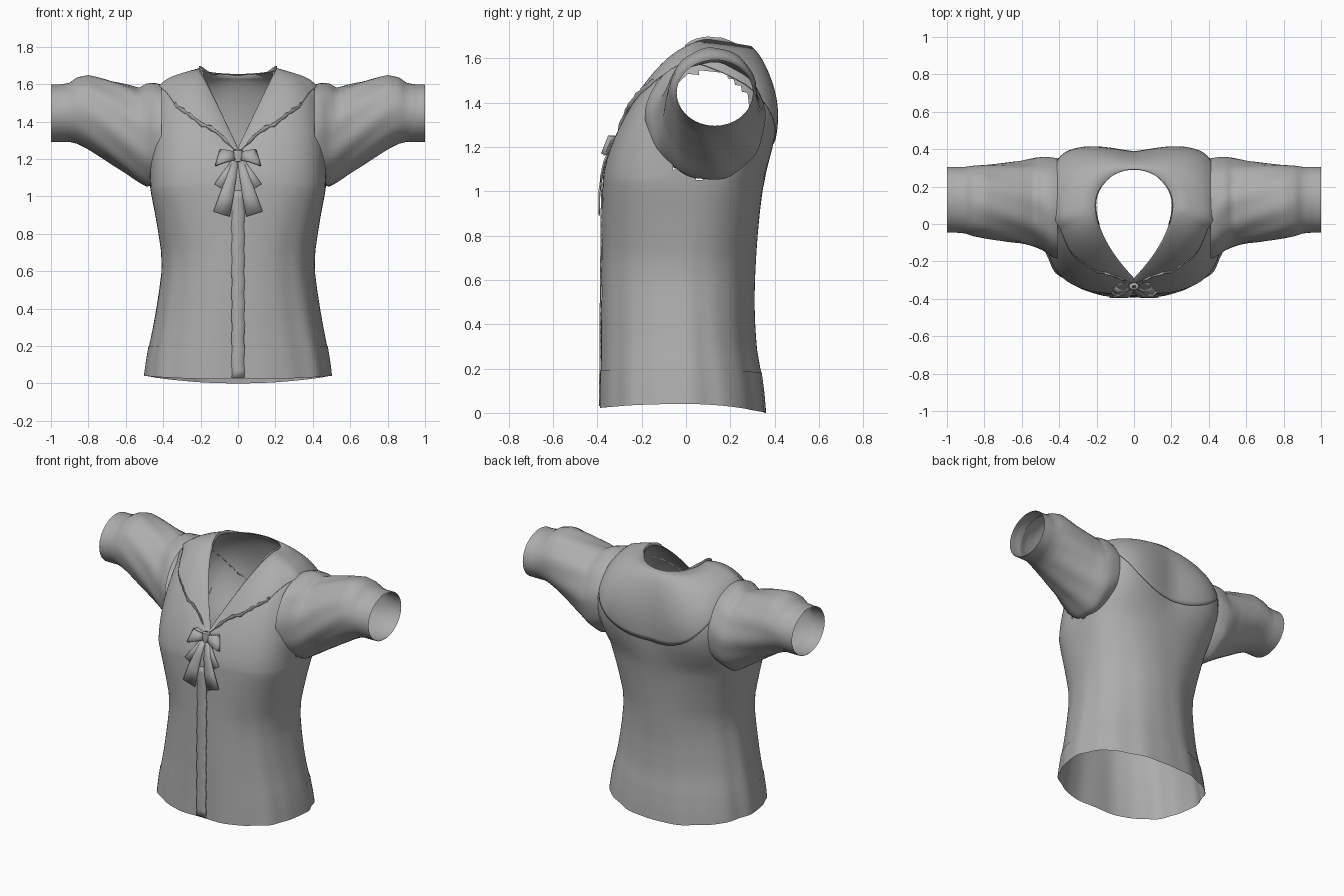
import bpy
from math import sin, cos, pi, radians, copysign
from mathutils import Vector

if "Cube" in bpy.data.objects:
    bpy.data.objects.remove(bpy.data.objects["Cube"])

cloth = bpy.data.materials.new("grey cloth")
cloth.diffuse_color = (0.42, 0.42, 0.42, 1)
cloth.use_nodes = True
cloth.node_tree.nodes["Principled BSDF"].inputs["Base Color"].default_value = cloth.diffuse_color
SEG = 96


def interp(table, k):
    """Piecewise linear lookup; each row is (key, values...)."""
    if k <= table[0][0]:
        return table[0][1:]
    for a, b in zip(table, table[1:]):
        if k <= b[0]:
            f = (k - a[0]) / (b[0] - a[0])
            return tuple(p + (q - p) * f for p, q in zip(a[1:], b[1:]))
    return table[-1][1:]


def make(name, verts, faces, thick=0, mirror=False, offset=0):
    me = bpy.data.meshes.new(name)
    me.from_pydata([tuple(v) for v in verts], [], faces)
    me.materials.append(cloth)
    ob = bpy.data.objects.new(name, me)
    bpy.context.collection.objects.link(ob)
    bpy.ops.object.select_all(action='DESELECT')
    bpy.context.view_layer.objects.active = ob
    ob.select_set(True)
    bpy.ops.object.shade_smooth_by_angle(angle=radians(45))
    if thick:
        m = ob.modifiers.new("thickness", 'SOLIDIFY')
        m.thickness, m.offset = thick, offset
    if mirror:
        m = ob.modifiers.new("mirror", 'MIRROR')
        m.use_mirror_merge = False
    return ob


def loft(name, rows, closed=True, keep=None, **kw):
    """Skin a list of equally long point rows."""
    n = len(rows[0])
    verts = [Vector(p) for r in rows for p in r]
    faces = []
    for i in range(len(rows) - 1):
        for j in range(n if closed else n - 1):
            k = (j + 1) % n
            f = (i * n + j, i * n + k, (i + 1) * n + k, (i + 1) * n + j)
            if keep is None or keep(sum((verts[v] for v in f), Vector()) / 4):
                faces.append(f)
    return make(name, verts, faces, **kw)


# height, half width, front y, back y of the torso below the chest
BODY = [(0.04, .495, -.388, .36), (0.12, .485, -.387, .352), (0.2, .472, -.386, .34),
        (0.3, .452, -.385, .32), (0.4, .435, -.385, .313), (0.5, .42, -.384, .31),
        (0.6, .408, -.383, .312), (0.7, .41, -.382, .317), (0.8, .425, -.38, .324),
        (0.9, .442, -.38, .333), (1.0, .462, -.378, .345), (1.05, .47, -.375, .355)]
# height, front roundness, back roundness (1 is an ellipse, less is boxier)
ROUND = [(0.04, .82, .95), (0.35, .86, 1.0), (0.7, .86, .98), (1.05, .68, .76)]


def torso(a, z):
    w, yf, yb = interp(BODY, z)
    c, s = cos(a), sin(a)
    low = max(0, 1 - z / 1.05)
    fold = 1 + low * (.010 * cos(10 * a) + .006 * sin(17 * a + 2 * z))
    k = interp(ROUND, z)[0 if s < 0 else 1]
    x = w * copysign(abs(c) ** k, c) * fold
    y = (yb if s > 0 else -yf) * copysign(abs(s) ** k, s) * fold
    hem = -(.04 if s > 0 else .018) * s * s * max(0, 1 - (z - .04) / .3)
    return Vector((x, y, z + hem))


def neck(a):
    """Teardrop neckline: round at the back, V at the front."""
    c, s = cos(a), sin(a)
    if s >= 0:
        return Vector((.205 * c, .1 + .19 * s, 1.68 - .03 * s))
    u = abs(-pi / 2 - (a if a < pi / 2 else a - 2 * pi)) / (pi / 2)
    u = max(0, 1 - u)
    k = 1 - u ** 1.8
    return Vector((copysign(.205 * k, c), .1 - .39 * u, 1.25 + .43 * k))


def yoke(a, t):
    """Surface from the chest (t = 0) over the shoulders to the neck (t = 1)."""
    p, q = torso(a, 1.05), neck(a)
    c, s = cos(a), sin(a)
    front, rear = max(0, -s), max(0, s)
    e = .36 + .94 * front ** .5 + .22 * rear
    g = 1 - max(0, cos(t * pi / 2)) ** e
    h = sin(t * pi / 2) ** e
    slope = .12 * (1 - front)
    h = (1 - slope) * h + slope * g
    # the shoulder blades fill out towards the sleeves
    full = sin(pi * min(1, h))
    blade = abs(2 * c * s) if s > 0 else 0
    x = p.x * (1 + .1 * blade * full)
    y = p.y + (q.y - p.y) * g + (.03 * rear + .07 * blade) * full
    return Vector((x + (q.x - p.x) * g, y, p.z + (q.z - p.z) * h))


ANG = [-pi / 2 + 2 * pi * j / SEG for j in range(SEG)]


def outside_armhole(c):
    return not (abs(c.x) > .40 and ((c.y - .09) / .21) ** 2 + ((c.z - 1.32) / .22) ** 2 < 1)


# Bodice with open hem, neck and armholes
rows = [[torso(a, .04 + 1.01 * i / 24) for a in ANG] for i in range(24)]
rows += [[yoke(a, (i / 20) ** 1.6) for a in ANG] for i in range(21)]
loft("bodice", rows, keep=outside_armhole)

# Hem band
loft("hem_band", [[torso(a, z) + Vector((cos(a), sin(a), 0)) * .003 for a in ANG]
                  for z in (.04, .08, .12, .16, .2)])

# Wide collar, narrow at the front and deep and round at the back
EDGE = [(-1, .75), (-.87, .62), (-.5, .57), (0, .62), (.5, .4), (.87, .15), (1, .08)]
rows = []
for i in range(15):
    rows.append([])
    for a in ANG:
        t0 = interp(EDGE, sin(a))[0]
        rows[-1].append(yoke(a, t0 + (1 - t0) * (i / 14) ** 1.3))
loft("collar", rows, thick=.006, offset=1)

# Raised collar stand beside and behind the neck
back = [radians(d) for d in range(-24, 205, 6)]
rows = []
for h in (0, .5, 1):
    rows.append([])
    for a in back:
        lift = .022 * h * max(0, 1 - abs(abs(cos(a)) - .95) * 4)
        rows[-1].append(neck(a % (2 * pi)) + Vector((0, 0, lift)))
loft("collar_stand", rows, closed=False, thick=.006)

# Puffed sleeves: x, front y, back y, bottom z, top z
SLEEVE = [(.41, -.185, .352, 1.075, 1.595),
          (.44, -.175, .357, 1.058, 1.605), (.49, -.14, .357, 1.05, 1.60),
          (.53, -.125, .35, 1.075, 1.578),
          (.6, -.105, .335, 1.125, 1.60), (.7, -.09, .325, 1.19, 1.625),
          (.8, -.075, .318, 1.25, 1.648), (.86, -.065, .312, 1.28, 1.635),
          (.905, -.05, .305, 1.292, 1.605), (1.0, -.042, .302, 1.295, 1.592)]
rows = []
for i in range(31):
    x = .41 + .59 * i / 30
    y0, y1, z0, z1 = interp(SLEEVE, x)
    puff = max(0, sin(pi * min(1, (x - .36) / .54)))
    row = []
    for j in range(48):
        a = 2 * pi * j / 48
        f = 1 + .02 * puff * sin(9 * a + 14 * x)
        row.append((x, (y0 + y1) / 2 + (y1 - y0) / 2 * cos(a) * f,
                    (z0 + z1) / 2 + (z1 - z0) / 2 * sin(a) * f))
    rows.append(row)
loft("sleeves", rows, mirror=True)

# Cuffs
rows = [[(x, .13 + .176 * cos(2 * pi * j / 48), 1.444 + .154 * sin(2 * pi * j / 48))
         for j in range(48)] for x in (.915, .955, 1.0)]
loft("cuffs", rows, mirror=True)


def ribbon(name, pts, across, **kw):
    """Strip through rows of (x, y, z, half width)."""
    d = Vector(across)
    loft(name, [[Vector(p[:3]) + d * p[3] * k for k in (-1, 0, 1)] for p in pts],
         closed=False, **kw)


# Button placket down the front
ribbon("placket", [(.003 * sin(i * 2.1), interp(BODY, .03 + i * .04)[1] - .002,
                    .03 + i * .04, .034) for i in range(26)], (1, 0, 0), thick=.006)

# Bow: two drooping loops, two pairs of tails and a knot
ribbon("bow_loops", [(.01, -.342, 1.21, .016), (.05, -.362, 1.214, .03),
                     (.09, -.365, 1.21, .04), (.108, -.35, 1.205, .043),
                     (.09, -.332, 1.21, .04), (.05, -.325, 1.21, .028),
                     (.01, -.325, 1.21, .016)], (-.3, .4, 1), thick=.006, mirror=True)
ribbon("long_tails", [(.012, -.34, 1.2, .014), (.035, -.376, 1.1, .026),
                      (.062, -.39, 1.0, .038), (.088, -.392, .905, .046)],
       (.95, 0, .3), thick=.007, mirror=True)
ribbon("short_tails", [(.015, -.338, 1.2, .012), (.06, -.37, 1.12, .024),
                       (.1, -.384, 1.05, .033)], (.8, 0, .5), thick=.007, mirror=True)
loft("bow_knot", [[(.03 * cos(pi * j / 8) * r, -.334 + .022 * sin(pi * j / 8) * r, z)
                   for j in range(16)]
                  for z, r in ((1.178, .3), (1.186, .85), (1.215, 1), (1.244, .85), (1.252, .3))])

# Rolled lapel edge from the knot up to the shoulder
rows = []
for i in range(15):
    a = radians(-84 + i * 4)
    p = yoke(a, interp(EDGE, sin(a))[0]) + Vector((0, -.006, .003))
    r = .005 + .007 * sin(i * 1.9) ** 2
    rows.append([p + Vector((.5 * r * cos(b), r * cos(b), r * 1.3 * sin(b)))
                 for b in (k * pi / 4 for k in range(8))])
loft("lapel_edges", rows, mirror=True)
